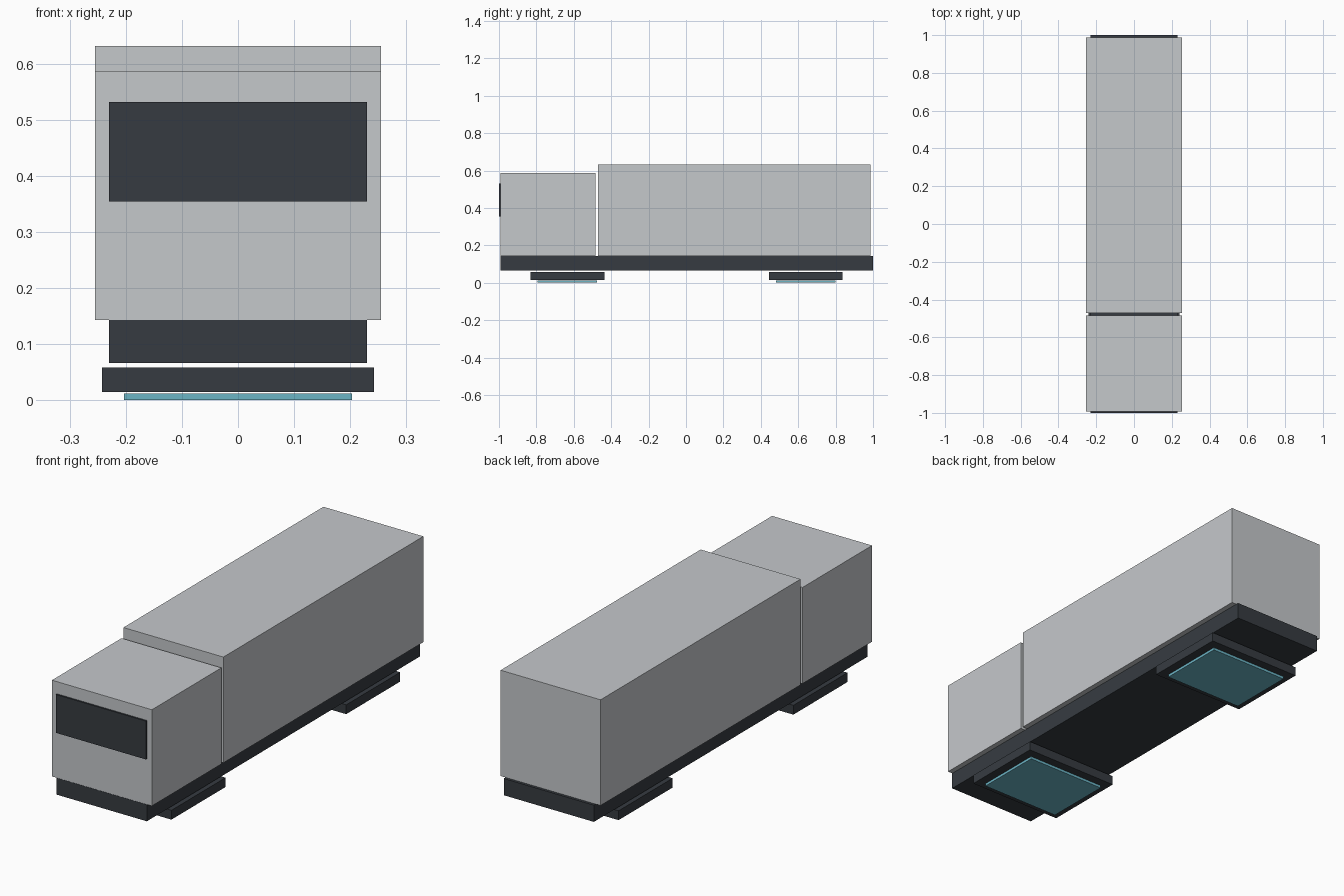
import bpy

default_cube = bpy.data.objects.get("Cube")
if default_cube:
    bpy.data.objects.remove(default_cube, do_unlink=True)


def material(name, r, g, b):
    mat = bpy.data.materials.new(name)
    mat.use_nodes = True
    mat.diffuse_color = (r, g, b, 1)
    bsdf = mat.node_tree.nodes["Principled BSDF"]
    bsdf.inputs["Base Color"].default_value = (r, g, b, 1)
    bsdf.inputs["Roughness"].default_value = 0.7
    return mat


def box(name, half_width, y_range, z_range, mat):
    """Box centred on x = 0, given by its y and z extents."""
    (y0, y1), (z0, z1) = y_range, z_range
    bpy.ops.mesh.primitive_cube_add(size=1, location=(0, (y0 + y1) / 2, (z0 + z1) / 2))
    obj = bpy.context.object
    obj.name = obj.data.name = name
    obj.scale = (2 * half_width, y1 - y0, z1 - z0)
    bpy.ops.object.transform_apply(location=False, rotation=False, scale=True)
    obj.data.materials.append(mat)
    return obj


light_grey = material("light grey", 0.56, 0.58, 0.60)
charcoal = material("charcoal", 0.037, 0.044, 0.053)
teal = material("teal", 0.15, 0.46, 0.56)

# Body
box("chassis", 0.23, (-0.993, 1.0), (0.066, 0.143), charcoal)
box("cab", 0.255, (-0.992, -0.485), (0.143, 0.587), light_grey)
box("cargo_box", 0.255, (-0.471, 0.987), (0.143, 0.631), light_grey)
box("windscreen", 0.23, (-1.0, -0.991), (0.354, 0.531), charcoal)

# Hover pods with glowing plates beneath
for end, y in (("front", -0.634), ("rear", 0.64)):
    box(end + "_hover_pod", 0.242, (y - 0.197, y + 0.197), (0.015, 0.058), charcoal)
    box(end + "_hover_plate", 0.203, (y - 0.159, y + 0.159), (0, 0.012), teal)
